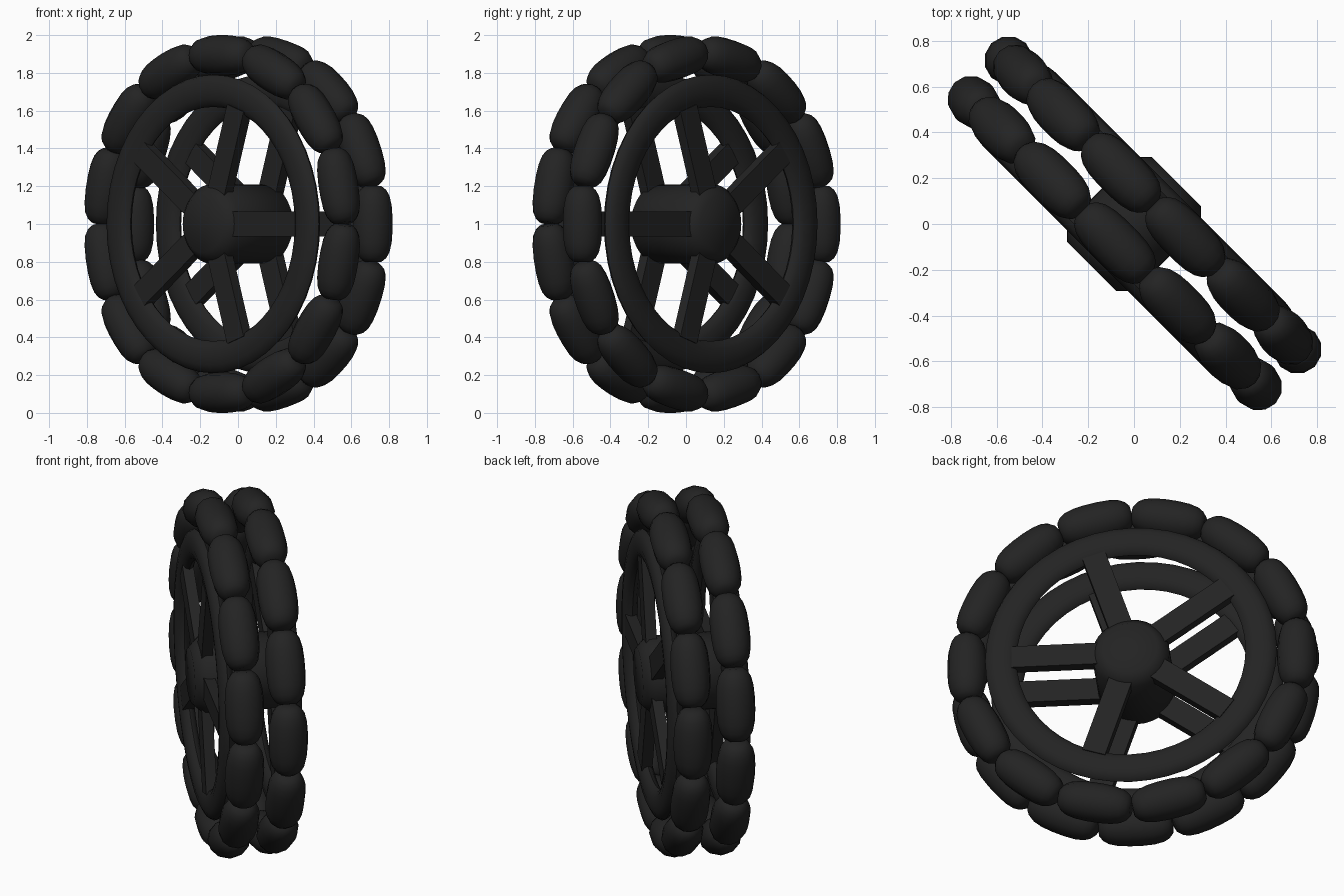
import bpy
import bmesh
from math import pi, cos, sin, radians
from mathutils import Matrix, Vector

cube = bpy.data.objects.get("Cube")
if cube:
    bpy.data.objects.remove(cube)

black = bpy.data.materials.new("black rubber")
black.use_nodes = True
colour = (0.017, 0.017, 0.017, 1)
black.diffuse_color = colour
bsdf = black.node_tree.nodes["Principled BSDF"]
bsdf.inputs["Base Color"].default_value = colour
bsdf.inputs["Roughness"].default_value = 0.8

# Wheel frame: local x lies across the wheel, local y is up, local z is the axle
across = Vector((1, -1, 0)).normalized()
up = Vector((0, 0, 1))
axle = across.cross(up)
frame = Matrix.Translation(up) @ Matrix((across, up, axle)).transposed().to_4x4()


def finish(name, bm):
    bmesh.ops.recalc_face_normals(bm, faces=bm.faces)
    mesh = bpy.data.meshes.new(name)
    bm.to_mesh(mesh)
    bm.free()
    mesh.materials.append(black)
    mesh.shade_smooth()
    mesh.set_sharp_from_angle(angle=radians(50))
    return mesh


def lathe(name, profile, sides, closed=False):
    """Mesh from (radius, height) points turned about local z."""
    bm = bmesh.new()
    rings = []
    for r, h in profile:
        rings.append([bm.verts.new((r * cos(2 * pi * i / sides),
                                    r * sin(2 * pi * i / sides), h))
                      for i in range(sides)])
    pairs = list(zip(rings, rings[1:]))
    if closed:
        pairs.append((rings[-1], rings[0]))
    else:
        bm.faces.new(rings[0])
        bm.faces.new(rings[-1])
    for low, high in pairs:
        for i in range(sides):
            j = (i + 1) % sides
            bm.faces.new((low[i], low[j], high[j], high[i]))
    return finish(name, bm)


def bar(name, start, end, width, depth):
    """Rectangular bar along local x."""
    bm = bmesh.new()
    bmesh.ops.create_cube(bm, size=1, matrix=Matrix.Translation(((start + end) / 2, 0, 0))
                          @ Matrix.Diagonal((end - start, width, depth, 1)))
    return finish(name, bm)


def place(name, mesh, matrix):
    obj = bpy.data.objects.new(name, mesh)
    obj.matrix_world = frame @ matrix
    bpy.context.collection.objects.link(obj)


def mirrored(half):
    """Add the reflected half of a profile."""
    return [(r, -h) for r, h in reversed(half)] + half


ROLLERS, SPOKES = 14, 5
ROLLER_OFFSET, RIM_OFFSET, SPOKE_OFFSET = 0.118, 0.185, 0.19
ROLLER_AXIS = 0.893

# Shared part shapes
roller = lathe("roller", mirrored([(0.107, 0.035), (0.102, 0.1), (0.09, 0.15),
                                   (0.072, 0.18), (0.047, 0.2)]), 12)
oval = [(0.705 + 0.085 * cos(pi * k / 6), 0.042 * sin(pi * k / 6)) for k in range(12)]
rim = lathe("rim", oval, 48, closed=True)
spoke = bar("spoke", 0.12, 0.645, 0.13, 0.06)
hub = lathe("hub", mirrored([(0.21, 0.2), (0.182, 0.232), (0.152, 0.262)]), 32)

place("hub", hub, Matrix.Identity(4))

# Two wheels, rims and spokes on the outer sides, rollers staggered by half a step
for side, sign, stagger in (("front", 1, 0.5), ("back", -1, 0)):
    place(side + "_rim", rim, Matrix.Translation((0, 0, sign * RIM_OFFSET)))
    for i in range(SPOKES):
        turn = Matrix.Rotation(2 * pi * i / SPOKES, 4, 'Z')
        place(side + "_spoke", spoke, turn @ Matrix.Translation((0, 0, sign * SPOKE_OFFSET)))
    for i in range(ROLLERS):
        turn = Matrix.Rotation(2 * pi * (i + stagger) / ROLLERS, 4, 'Z')
        place(side + "_roller", roller, turn
              @ Matrix.Translation((ROLLER_AXIS, 0, sign * ROLLER_OFFSET))
              @ Matrix.Rotation(pi / 2, 4, 'X'))
